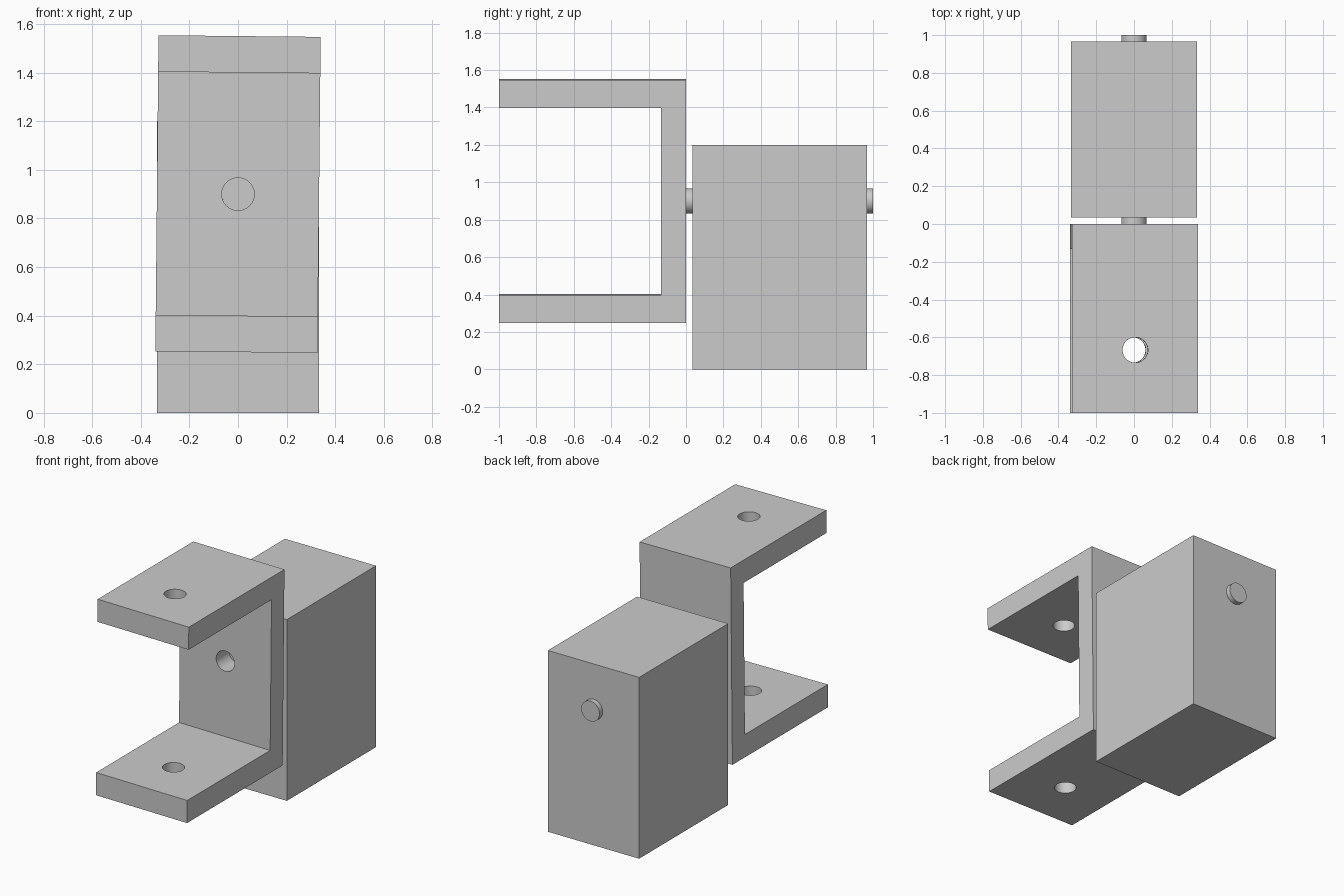
import bpy, bmesh, math
from mathutils import Matrix, Vector

if "Cube" in bpy.data.objects:
    bpy.data.objects.remove(bpy.data.objects["Cube"], do_unlink=True)

WIDTH = 0.667
PIVOT = 0.9        # height of the shaft axis
RADIUS = 0.067     # shaft and holes
TILT = 0.01        # slight turn of the bracket about the shaft

grey = bpy.data.materials.new("plain grey")
grey.use_nodes = True
colour = (0.6, 0.6, 0.6, 1)
grey.diffuse_color = colour
grey.node_tree.nodes["Principled BSDF"].inputs["Base Color"].default_value = colour


def add_object(name, bm):
    bmesh.ops.recalc_face_normals(bm, faces=bm.faces)
    mesh = bpy.data.meshes.new(name)
    bm.to_mesh(mesh)
    bm.free()
    mesh.materials.append(grey)
    obj = bpy.data.objects.new(name, mesh)
    bpy.context.collection.objects.link(obj)
    return obj


def extrude_profile(name, points):
    """Extrude a side profile of (y, z) points across the width."""
    bm = bmesh.new()
    face = bm.faces.new([bm.verts.new((-WIDTH / 2, y, z)) for y, z in points])
    new = bmesh.ops.extrude_face_region(bm, geom=[face])["geom"]
    verts = [v for v in new if isinstance(v, bmesh.types.BMVert)]
    bmesh.ops.translate(bm, verts=verts, vec=(WIDTH, 0, 0))
    return add_object(name, bm)


def rod(name, start, end):
    """Cylinder between two points."""
    start, end = Vector(start), Vector(end)
    axis = end - start
    turn = axis.to_track_quat('Z', 'Y').to_matrix().to_4x4()
    bm = bmesh.new()
    bmesh.ops.create_cone(bm, cap_ends=True, segments=48, radius1=RADIUS,
                          radius2=RADIUS, depth=axis.length,
                          matrix=Matrix.Translation((start + end) / 2) @ turn)
    return add_object(name, bm)


def smooth(obj):
    bpy.ops.object.select_all(action='DESELECT')
    obj.select_set(True)
    bpy.context.view_layer.objects.active = obj
    bpy.ops.object.shade_smooth_by_angle(angle=math.radians(30))


# Motor body
extrude_profile("motor_body", [(0.035, 0), (0.967, 0), (0.967, 1.2), (0.035, 1.2)])

# Shaft, showing at both ends of the body
smooth(rod("motor_shaft", (0, 0, PIVOT), (0, 1, PIVOT)))

# C-shaped bracket, drawn around the shaft axis
half, inner, wall = 0.65, 0.5, -0.133
bracket = extrude_profile("c_bracket", [
    (0, -half), (0, half), (-1, half), (-1, inner),
    (wall, inner), (wall, -inner), (-1, -inner), (-1, -half)])

# Holes through both arms and the back wall
cutters = [rod("arm_hole_cutter", (0, -0.667, -1), (0, -0.667, 1)),
           rod("wall_hole_cutter", (0, -0.3, 0), (0, 0.1, 0))]
bpy.context.view_layer.objects.active = bracket
for cutter in cutters:
    cutter.hide_render = True
    mod = bracket.modifiers.new("hole", 'BOOLEAN')
    mod.operation = 'DIFFERENCE'
    mod.solver = 'EXACT'
    mod.object = cutter
    bpy.ops.object.modifier_apply(modifier=mod.name)
    bpy.data.objects.remove(cutter, do_unlink=True)
smooth(bracket)
bracket.location.z = PIVOT
bracket.rotation_euler.y = TILT
